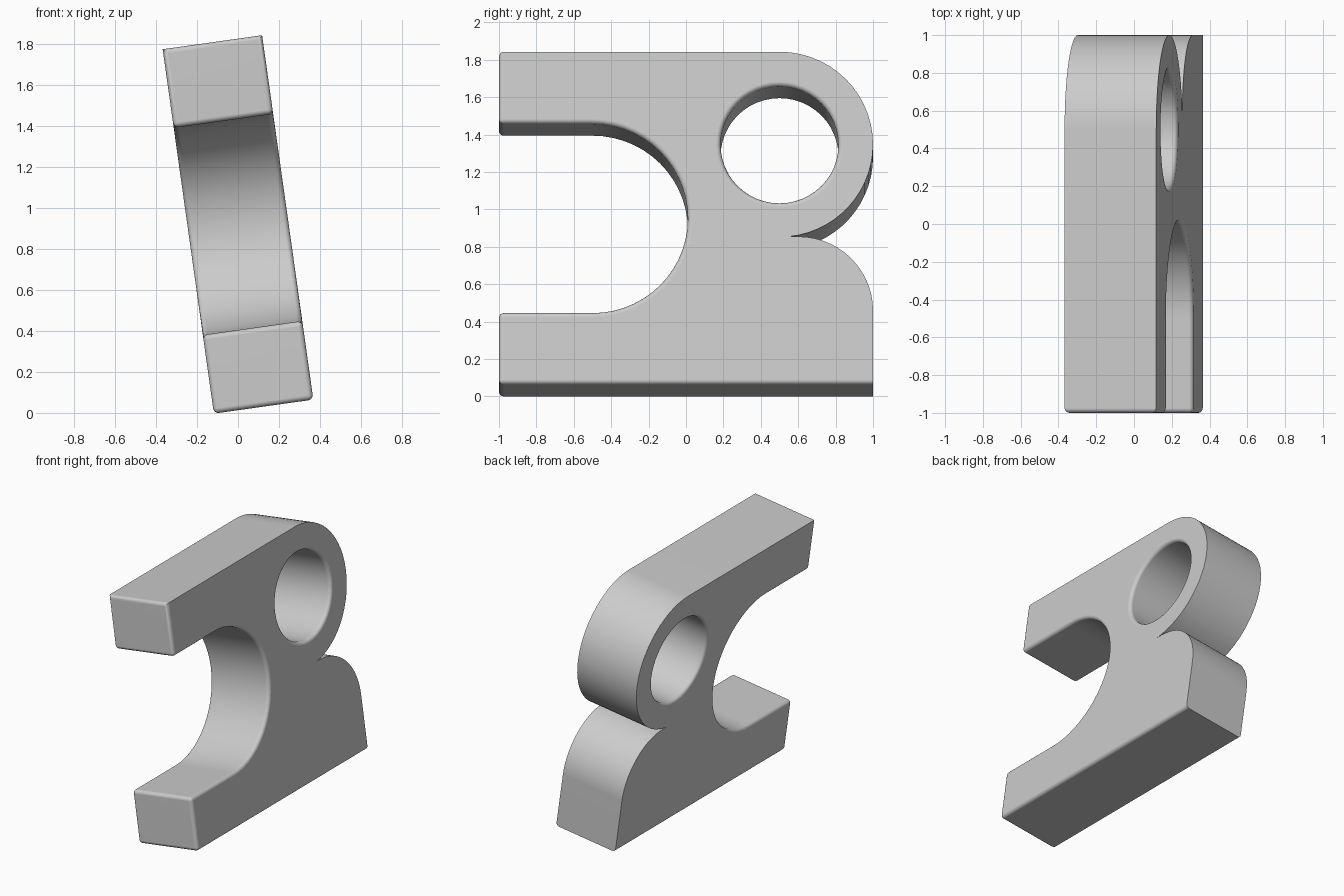
import bpy
import bmesh
from math import radians, degrees, sin, cos, acos, hypot
from mathutils import Matrix

cube = bpy.data.objects.get("Cube")
if cube:
    bpy.data.objects.remove(cube, do_unlink=True)

HEIGHT, THICK, TILT = 1.795, 0.49, radians(8)
MOUTH_R, RING_R, HOLE_R, FOOT_R = 0.51, 0.5, 0.315, 0.4
MOUTH = (-0.5, HEIGHT / 2)
RING = (0.5, HEIGHT - RING_R)
FOOT = (0.6, HEIGHT - 2 * RING_R + 0.0025 - FOOT_R)
BEVEL = 0.025


def arc(centre, radius, start, end, steps):
    """Points along a circular arc, angles in degrees."""
    angles = [radians(start + (end - start) * i / steps) for i in range(steps + 1)]
    return [(centre[0] + radius * cos(a), centre[1] + radius * sin(a)) for a in angles]


# Side profile in two halves, split through the hole
notch = -degrees(acos((0.55 - RING[0]) / RING_R))
lower = (arc(MOUTH, MOUTH_R, 0, -90, 14)
         + [(-1, MOUTH[1] - MOUTH_R), (-1, 0), (1, 0)]
         + arc(FOOT, FOOT_R, 0, 90, 14)
         + arc(RING, RING_R, notch, 0, 14)
         + arc(RING, HOLE_R, 0, -180, 24))
upper = (arc(RING, RING_R, 0, 90, 14)
         + [(-1, HEIGHT), (-1, MOUTH[1] + MOUTH_R)]
         + arc(MOUTH, MOUTH_R, 90, 0, 14)
         + arc(RING, HOLE_R, 180, 0, 24))

# Extrude the profile into a plate
bm = bmesh.new()
for outline in (lower, upper):
    bm.faces.new([bm.verts.new((-THICK / 2, y, z)) for y, z in outline])
bmesh.ops.remove_doubles(bm, verts=bm.verts[:], dist=0.0005)
bmesh.ops.recalc_face_normals(bm, faces=bm.faces[:])
extruded = bmesh.ops.extrude_face_region(bm, geom=bm.faces[:])
moved = [v for v in extruded["geom"] if isinstance(v, bmesh.types.BMVert)]
bmesh.ops.translate(bm, verts=moved, vec=(THICK, 0, 0))
bmesh.ops.recalc_face_normals(bm, faces=bm.faces[:])


def is_rounded(edge):
    """Round the arm tips, underside, mouth and hole; keep the outer back crisp."""
    a, b = (v.co for v in edge.verts)
    mid = (a + b) / 2
    at_tip = mid.y < -0.99
    if abs(a.x - b.x) > 0.1:
        return at_tip
    if edge.calc_face_angle(0) < 0.5:
        return False
    in_hole = hypot(mid.y - RING[0], mid.z - RING[1]) < HOLE_R + 0.05
    in_mouth = mid.y < 0.05 and abs(mid.z - MOUTH[1]) < MOUTH_R + 0.01
    return at_tip or in_hole or in_mouth or mid.z < 0.01


bmesh.ops.bevel(bm, geom=[e for e in bm.edges if is_rounded(e)], offset=BEVEL,
                offset_type='OFFSET', segments=4, profile=0.5, affect='EDGES',
                clamp_overlap=False)

# Lean the plate and set it on the ground
place = (Matrix.Translation((HEIGHT * sin(TILT) / 2, 0, THICK / 2 * sin(TILT)))
         @ Matrix.Rotation(-TILT, 4, 'Y'))
bmesh.ops.transform(bm, matrix=place, verts=bm.verts[:])
drop = min(v.co.z for v in bm.verts)
bmesh.ops.translate(bm, verts=bm.verts[:], vec=(0, 0, -drop))

mesh = bpy.data.meshes.new("bracket_plate")
bm.to_mesh(mesh)
bm.free()
plate = bpy.data.objects.new("bracket_plate", mesh)
bpy.context.collection.objects.link(plate)

# Plain grey material
grey = bpy.data.materials.new("light_grey")
grey.use_nodes = True
colour = (0.6, 0.6, 0.6, 1)
grey.diffuse_color = colour
grey.node_tree.nodes["Principled BSDF"].inputs["Base Color"].default_value = colour
mesh.materials.append(grey)

# Smooth curves with flat sides
bpy.ops.object.select_all(action='DESELECT')
plate.select_set(True)
bpy.context.view_layer.objects.active = plate
bpy.ops.object.shade_smooth_by_angle(angle=radians(35))
weighted = plate.modifiers.new("flat_sides", 'WEIGHTED_NORMAL')
weighted.keep_sharp = True
